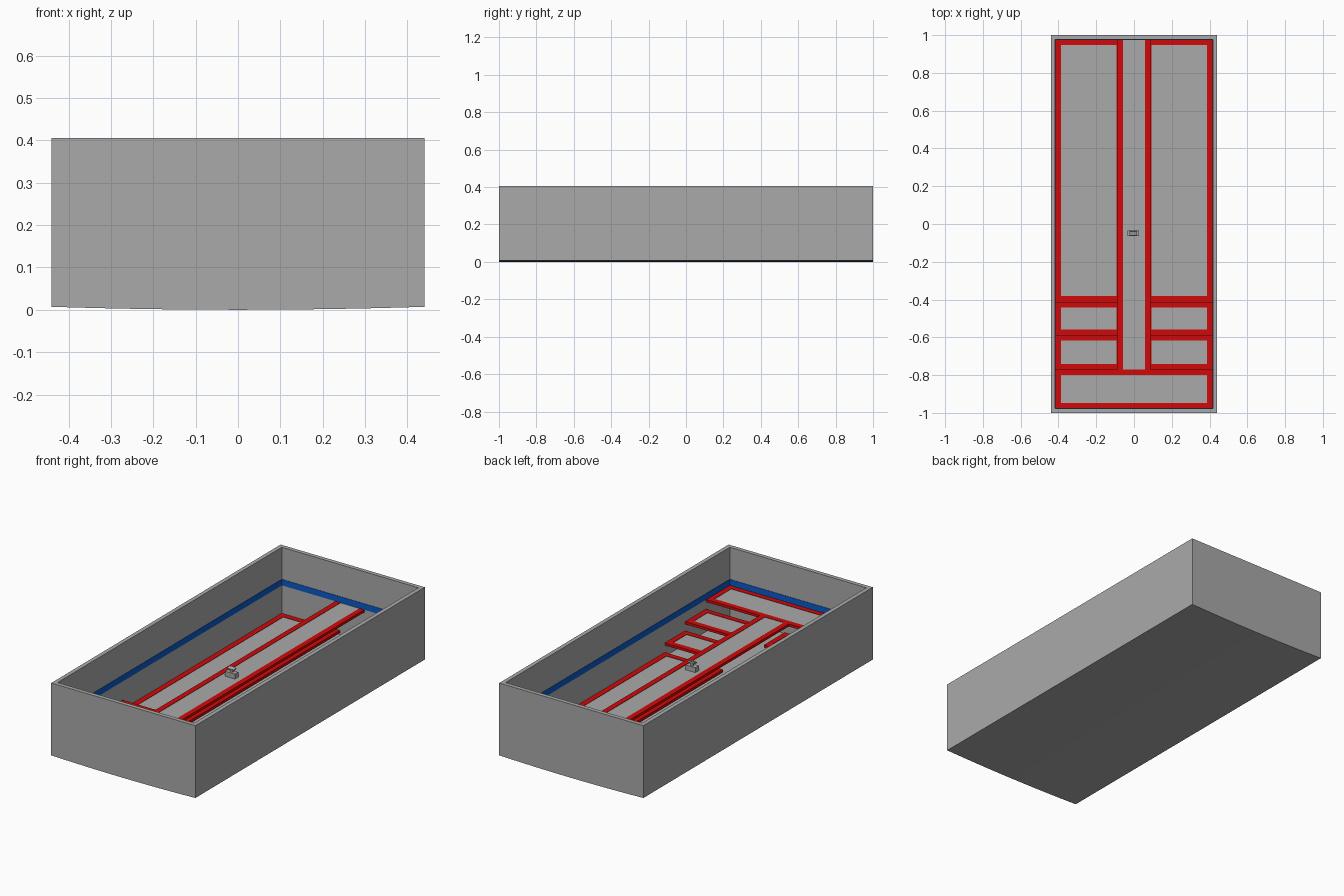
import bpy, bmesh, math
from mathutils import Matrix, Vector

if "Cube" in bpy.data.objects:
    bpy.data.objects.remove(bpy.data.objects["Cube"])


def material(name, rgb):
    m = bpy.data.materials.new(name)
    m.diffuse_color = (*rgb, 1)
    m.use_nodes = True
    m.node_tree.nodes["Principled BSDF"].inputs["Base Color"].default_value = m.diffuse_color
    return m


GREY = material("concrete grey", (0.40, 0.40, 0.40))
RED = material("edge red", (0.64, 0.003, 0.003))
BLUE = material("stripe blue", (0.003, 0.10, 0.58))


def finish(name, bm, mat):
    bmesh.ops.recalc_face_normals(bm, faces=bm.faces)
    me = bpy.data.meshes.new(name)
    bm.to_mesh(me)
    bm.free()
    me.materials.append(mat)
    ob = bpy.data.objects.new(name, me)
    bpy.context.collection.objects.link(ob)
    return ob


def boxes(name, mat, *bounds):
    """One object made of boxes given as (x0, x1, y0, y1, z0, z1)."""
    bm = bmesh.new()
    for x0, x1, y0, y1, z0, z1 in bounds:
        size = Matrix.Diagonal((x1 - x0, y1 - y0, z1 - z0, 1))
        mid = Matrix.Translation(((x0 + x1) / 2, (y0 + y1) / 2, (z0 + z1) / 2))
        bmesh.ops.create_cube(bm, size=1, matrix=mid @ size)
    return finish(name, bm, mat)


W, L, H = 0.44, 1.0, 0.406        # outer half width, half length, height
IX, IY = 0.417, 0.977             # inner half sizes
BAR, THICK = 0.03, 0.014          # red edging width, platform thickness

# hall base: slab with a slightly bowed underside
profile = [(-W, 0.02)]
for i in range(9):
    x = -W + 2 * W * i / 8
    profile.append((x, 0.007 * (x / W) ** 2))
profile.append((W, 0.02))
bm = bmesh.new()
base = bm.faces.new([bm.verts.new((x, -L, z)) for x, z in profile])
ext = bmesh.ops.extrude_face_region(bm, geom=[base], use_keep_orig=True)
bmesh.ops.translate(bm, vec=(0, 2 * L, 0),
                    verts=[g for g in ext["geom"] if isinstance(g, bmesh.types.BMVert)])
finish("hall_base", bm, GREY)


# closed ring, used for the walls and the stripe
def ring(name, mat, ox, oy, ix, iy, z0, z1):
    bm = bmesh.new()
    corners = [(-1, -1), (1, -1), (1, 1), (-1, 1)]
    loops = [[bm.verts.new((sx * a, sy * b, z)) for sx, sy in corners]
             for a, b, z in ((ox, oy, z0), (ox, oy, z1), (ix, iy, z1), (ix, iy, z0))]
    for k in range(4):
        p, q = loops[k], loops[(k + 1) % 4]
        for i in range(4):
            j = (i + 1) % 4
            bm.faces.new((p[i], p[j], q[j], q[i]))
    return finish(name, bm, mat)


ring("outer_walls", GREY, W, L, IX, IY, 0.02, H)
ring("wall_stripe", BLUE, IX, IY, IX - 0.002, IY - 0.002, 0.197, 0.23)


# thin raised platform: grey panel with red edging bars
def platform(name, x0, x1, y0, y1, top, ends=True):
    z0, b = top - THICK, BAR
    e = b if ends else 0
    bars = [(x0, x0 + b, y0, y1, z0, top), (x1 - b, x1, y0, y1, z0, top)]
    if ends:
        bars += [(x0 + b, x1 - b, y0, y0 + b, z0, top),
                 (x0 + b, x1 - b, y1 - b, y1, z0, top)]
    boxes(name + "_edging", RED, *bars)
    boxes(name + "_panel", GREY,
          (x0 + b, x1 - b, y0 + e, y1 - e, z0 + 0.002, top - 0.002))


UPPER = 0.197
platform("front_landing", -IX, IX, -IY, -0.77, UPPER)
platform("central_walkway", -0.088, 0.088, -0.77, IY, UPPER, ends=False)

# steps and lower floors on both sides
levels = [("upper_step", -0.77, -0.588, 0.144),
          ("lower_step", -0.588, -0.412, 0.094),
          ("lower_floor", -0.412, IY, 0.042)]
for side, x0, x1 in (("left", -IX, -0.063), ("right", 0.063, IX)):
    for part, y0, y1, top in levels:
        platform(f"{side}_{part}", x0, x1, y0, y1, top)

# small console on the walkway
boxes("console_body", GREY, (-0.034, 0.026, -0.064, -0.034, UPPER - 0.004, 0.222))
boxes("console_post", GREY, (-0.012, 0.004, -0.054, -0.044, 0.222, 0.236))
screen = boxes("console_screen", GREY, (-0.02, 0.02, -0.011, 0.011, -0.004, 0.004))
screen.matrix_world = (Matrix.Translation(Vector((-0.004, -0.049, 0.24)))
                       @ Matrix.Rotation(math.radians(15), 4, 'X'))
